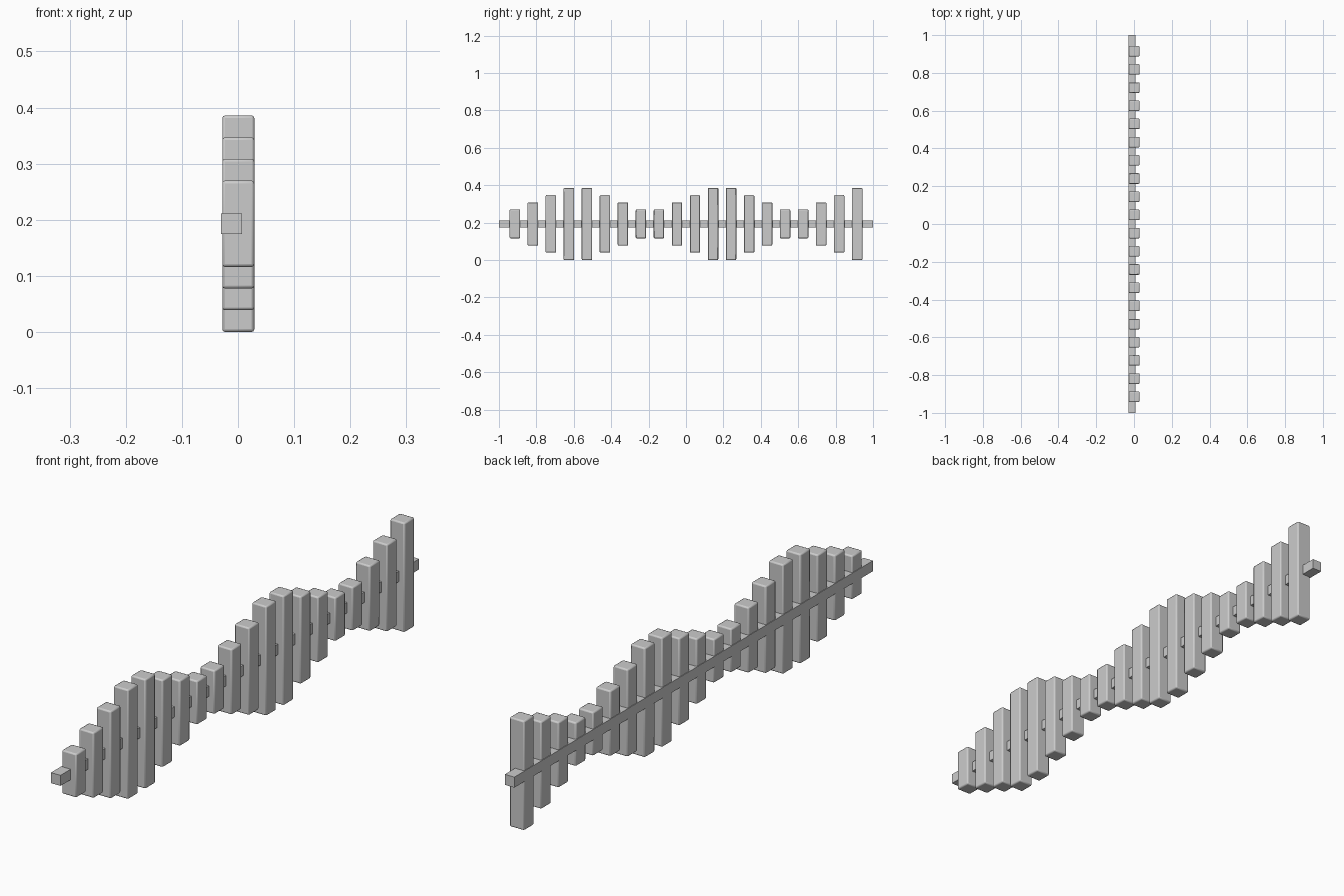
import bpy

if "Cube" in bpy.data.objects:
    bpy.data.objects.remove(bpy.data.objects["Cube"])


def box(name, center, size, bevel=0.0):
    bpy.ops.mesh.primitive_cube_add(size=1, location=center)
    ob = bpy.context.object
    ob.name = name
    ob.scale = size
    bpy.ops.object.transform_apply(location=False, rotation=False, scale=True)
    if bevel:
        mod = ob.modifiers.new("soft_edges", "BEVEL")
        mod.width = bevel
        mod.segments = 2
        bpy.ops.object.shade_smooth_by_angle()
    return ob


MID_Z = 0.193
COUNT = 20
END_Y = 0.915

# Long rail running along y, set towards the back of the slats
box("rail", (-0.0115, 0, MID_Z), (0.037, 2.0, 0.037))

# Upright slats whose heights rise and fall in a repeating wave
wave = [0.154, 0.231, 0.308, 0.386, 0.386, 0.308, 0.231, 0.154]
for i in range(COUNT):
    y = -END_Y + 2 * END_Y * i / (COUNT - 1)
    box(f"slat_{i + 1}", (0.0005, y, MID_Z), (0.057, 0.056, wave[i % 8]), 0.005)
